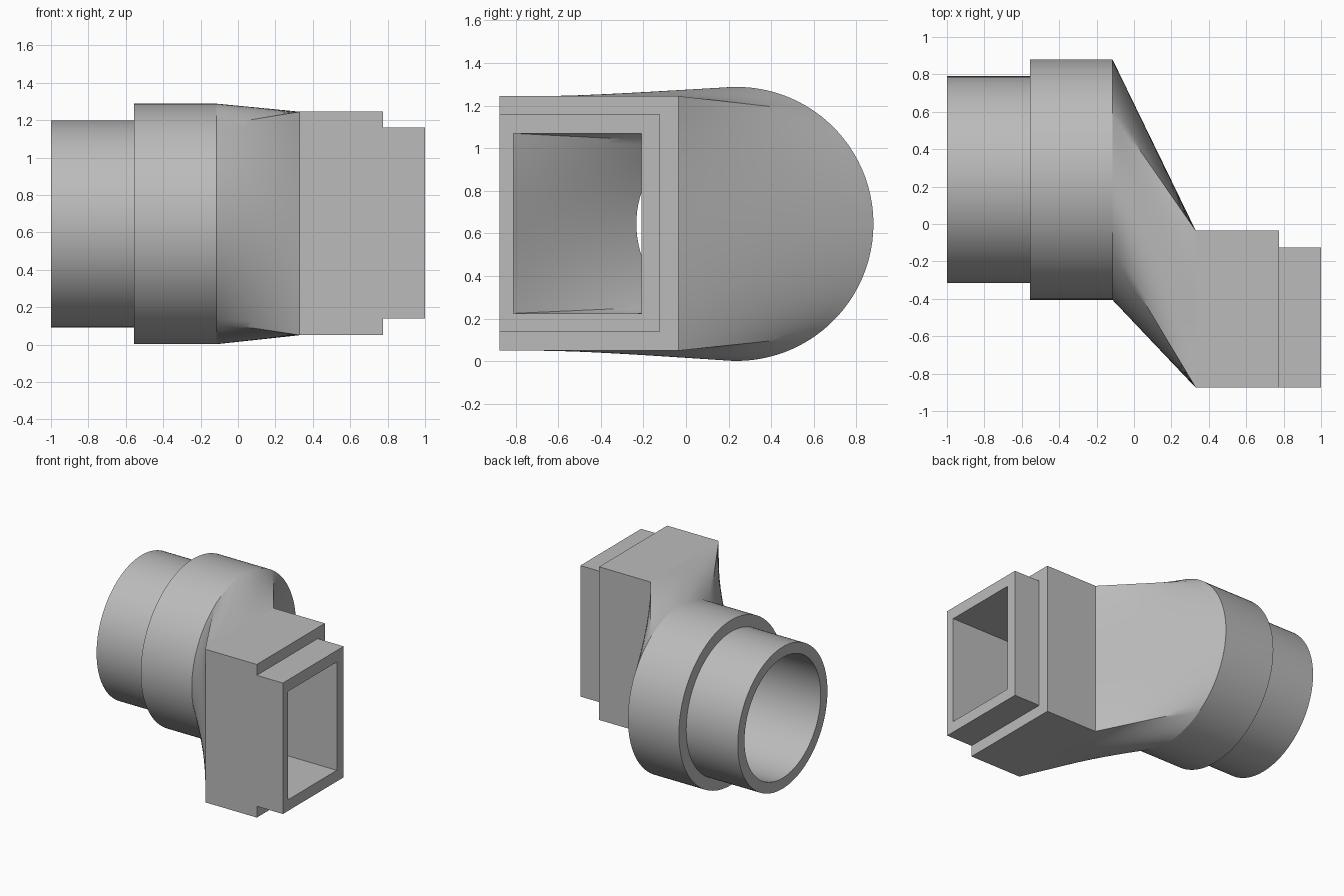
import bpy, bmesh, math
from mathutils import Vector

cube = bpy.data.objects.get("Cube")
if cube:
    bpy.data.objects.remove(cube)

SEG = 28                      # points per side of a section
CY, CZ = 0.237, 0.645         # centre of the round end

mat = bpy.data.materials.new("light_grey")
mat.use_nodes = True
GREY = (0.5, 0.5, 0.5, 1)
mat.diffuse_color = GREY
mat.node_tree.nodes["Principled BSDF"].inputs["Base Color"].default_value = GREY


def circle(radius, corner=math.radians(35)):
    """Round section whose points line up with the four rectangle sides."""
    marks = [-corner, corner, math.pi - corner, math.pi + corner, 2 * math.pi - corner]
    pts = []
    for a, b in zip(marks, marks[1:]):
        for i in range(SEG):
            t = a + (b - a) * i / SEG
            pts.append((CY + radius * math.sin(t), CZ + radius * math.cos(t)))
    return pts


def rectangle(y0, y1, z0, z1):
    corners = [(y0, z1), (y1, z1), (y1, z0), (y0, z0), (y0, z1)]
    return [(a[0] + (b[0] - a[0]) * i / SEG, a[1] + (b[1] - a[1]) * i / SEG)
            for a, b in zip(corners, corners[1:]) for i in range(SEG)]


def hollow_part(name, x0, x1, outer0, outer1, inner0, inner1, steps=1):
    """Tube wall lofted from one section to another, with closed ends."""
    def rings(start, end):
        result = []
        for s in range(steps + 1):
            t = s / steps
            result.append([Vector((x0, *p)).lerp(Vector((x1, *q)), t)
                           for p, q in zip(start, end)])
        return result

    bm = bmesh.new()
    loop = rings(outer0, outer1) + rings(inner0, inner1)[::-1]
    verts = [[bm.verts.new(co) for co in ring] for ring in loop]
    for k, ring in enumerate(verts):
        after = verts[(k + 1) % len(verts)]
        for i in range(len(ring)):
            j = (i + 1) % len(ring)
            bm.faces.new((ring[i], ring[j], after[j], after[i]))
    bmesh.ops.recalc_face_normals(bm, faces=bm.faces)
    mesh = bpy.data.meshes.new(name)
    bm.to_mesh(mesh)
    bm.free()
    mesh.materials.append(mat)
    obj = bpy.data.objects.new(name, mesh)
    bpy.context.collection.objects.link(obj)
    bpy.ops.object.select_all(action='DESELECT')
    obj.select_set(True)
    bpy.context.view_layer.objects.active = obj
    bpy.ops.object.shade_smooth_by_angle(angle=math.radians(25))


# Sections
bore = circle(0.47)
spigot = circle(0.553)
collar = circle(0.643)
body = rectangle(-0.875, -0.035, 0.05, 1.245)
tip = rectangle(-0.875, -0.125, 0.138, 1.16)
slot = rectangle(-0.81, -0.21, 0.225, 1.07)

# Round end, offset transition, rectangular end
hollow_part("round_spigot", -1.0, -0.555, spigot, spigot, bore, bore)
hollow_part("round_collar", -0.555, -0.115, collar, collar, bore, bore)
hollow_part("offset_transition", -0.115, 0.33, collar, body, bore, slot, steps=12)
hollow_part("rectangular_body", 0.33, 0.775, body, body, slot, slot)
hollow_part("rectangular_tip", 0.775, 1.0, tip, tip, slot, slot)
